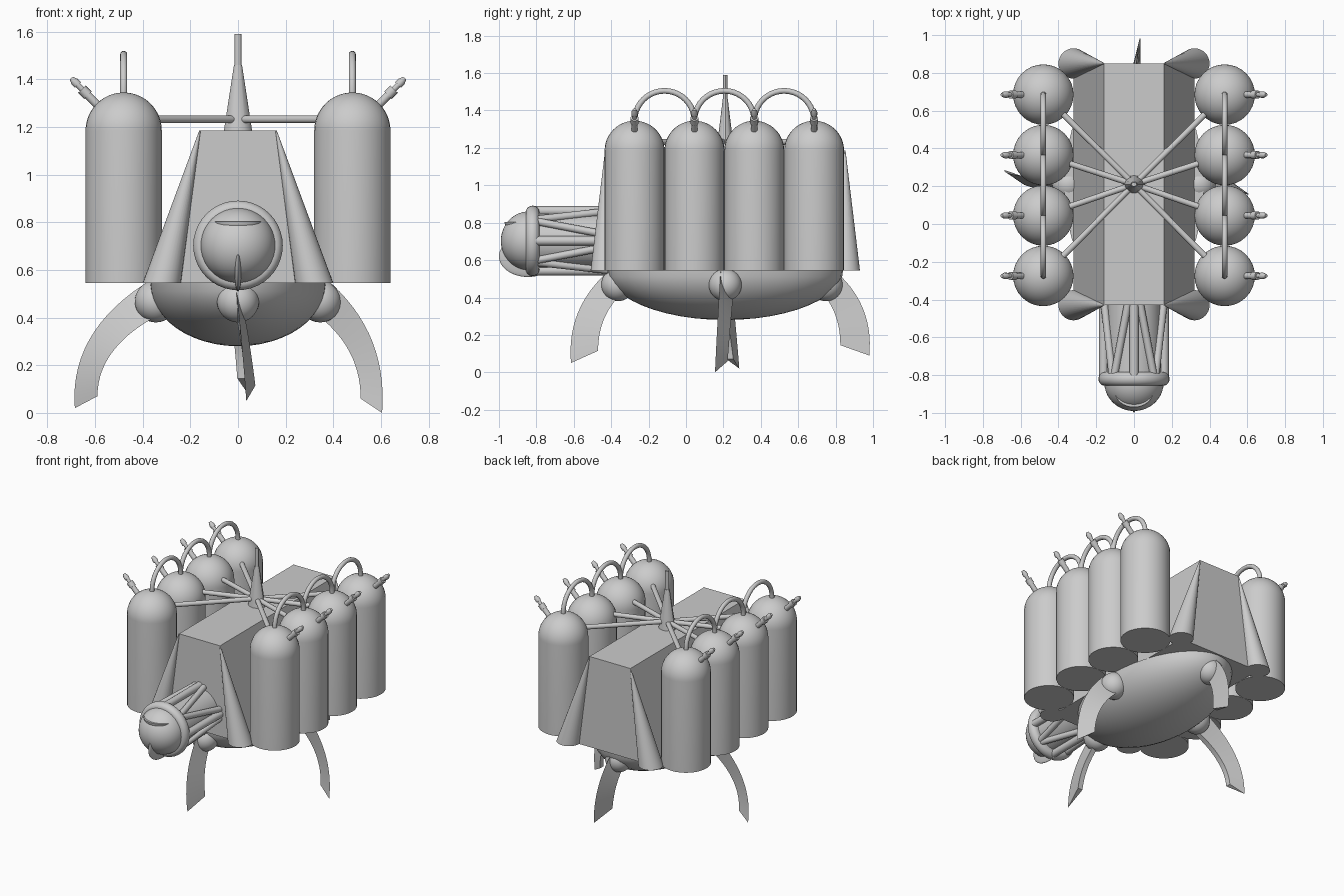
import bpy, bmesh, math
from mathutils import Vector

cube = bpy.data.objects.get("Cube")
if cube:
    bpy.data.objects.remove(cube, do_unlink=True)

grey = bpy.data.materials.new("plain grey")
grey.use_nodes = True
grey.diffuse_color = (0.6, 0.6, 0.6, 1)
grey.node_tree.nodes["Principled BSDF"].inputs["Base Color"].default_value = (0.6, 0.6, 0.6, 1)


def finish(name, bm, smooth=True):
    bmesh.ops.recalc_face_normals(bm, faces=bm.faces)
    mesh = bpy.data.meshes.new(name)
    bm.to_mesh(mesh)
    bm.free()
    mesh.materials.append(grey)
    ob = bpy.data.objects.new(name, mesh)
    bpy.context.collection.objects.link(ob)
    if smooth:
        bpy.ops.object.select_all(action='DESELECT')
        ob.select_set(True)
        bpy.context.view_layer.objects.active = ob
        bpy.ops.object.shade_smooth_by_angle(angle=math.radians(35))
    return ob


def loft(name, rings, smooth=True):
    """Skin a list of equal-length point rings and cap both ends."""
    bm = bmesh.new()
    loops = [[bm.verts.new(p) for p in ring] for ring in rings]
    for a, b in zip(loops, loops[1:]):
        for i in range(len(a)):
            j = (i + 1) % len(a)
            bm.faces.new((a[i], a[j], b[j], b[i]))
    bm.faces.new(loops[0])
    bm.faces.new(loops[-1])
    return finish(name, bm, smooth)


def circle(centre, r, u=Vector((1, 0, 0)), v=Vector((0, 1, 0)), n=32):
    turns = [math.tau * i / n for i in range(n)]
    return [Vector(centre) + r * (u * math.cos(t) + v * math.sin(t)) for t in turns]


def rod(name, start, end, steps, n=16):
    """Round bar with (fraction, radius) steps along its length."""
    start, end = Vector(start), Vector(end)
    axis = (end - start).normalized()
    u = axis.orthogonal().normalized()
    v = axis.cross(u)
    return loft(name, [circle(start.lerp(end, f), r, u, v, n) for f, r in steps])


def ball(name, centre, size, lower_half=False):
    bm = bmesh.new()
    bmesh.ops.create_uvsphere(bm, u_segments=40, v_segments=24, radius=1)
    if lower_half:
        cut = bmesh.ops.bisect_plane(bm, geom=bm.verts[:] + bm.edges[:] + bm.faces[:],
                                     plane_co=(0, 0, 0), plane_no=(0, 0, 1), clear_outer=True)
        rim = [e for e in bm.edges if e.is_boundary]
        bmesh.ops.holes_fill(bm, edges=rim)
    bmesh.ops.scale(bm, vec=size, verts=bm.verts)
    bmesh.ops.translate(bm, vec=centre, verts=bm.verts)
    return finish(name, bm)


MID, BASE, TOP = 0.21, 0.545, 1.185
FRONT, BACK = -0.43, 0.85

# Wedge body with leaning corner cones
loft("body", [[(-0.32, y, BASE), (0.32, y, BASE), (0.16, y, TOP), (-0.16, y, TOP)]
              for y in (FRONT, BACK)], smooth=False)
for sx in (-1, 1):
    for y in (FRONT, BACK):
        loft("corner_cone", [circle((sx * 0.32, y, BASE), 0.08),
                             circle((sx * 0.16, y, TOP), 0.003)])

# Rounded belly
ball("belly", (0, MID, BASE), (0.37, 0.63, 0.265), lower_half=True)

# Tanks, spokes, outlet nozzles and hoses
tank_y = [MID - 0.48 + 0.32 * i - 0.005 for i in range(4)]
R = 0.16
dome = [(R * math.cos(a), TOP + R * math.sin(a))
        for a in [math.radians(5.5 * i) for i in range(17)]]
for sx in (-1, 1):
    x = sx * 0.48
    for y in tank_y:
        loft("tank", [circle((x, y, z), r) for r, z in [(R, BASE)] + dome])
        hub = Vector((0, MID, 1.232))
        tank = Vector((x, y, 1.232))
        rod("spoke", hub.lerp(tank, 0.05), tank, [(0, 0.016), (1, 0.016)])
        rod("nozzle", (sx * 0.56, y, 1.262), (sx * 0.70, y, 1.405),
            [(0, 0.017), (0.5, 0.017), (0.5, 0.022), (0.68, 0.022), (0.68, 0.012),
             (0.8, 0.012), (0.8, 0.017), (0.9, 0.017), (1, 0.009)], n=12)
    for y0, y1 in zip(tank_y, tank_y[1:]):
        path = [Vector((x, y0, 1.31))]
        path += [Vector((x, (y0 + y1) / 2 - R * math.cos(t), 1.345 + R * math.sin(t)))
                 for t in [math.pi * i / 20 for i in range(21)]]
        path.append(Vector((x, y1, 1.31)))
        rings = []
        for i, p in enumerate(path):
            along = (path[min(i + 1, len(path) - 1)] - path[max(i - 1, 0)]).normalized()
            side = Vector((1, 0, 0))
            rings.append(circle(p, 0.015, side, along.cross(side), 12))
        loft("hose", rings)

# Central spire
spire = [(0.06, 1.18), (0.017, 1.46), (0.014, 1.46), (0.014, 1.59)]
loft("spire", [circle((0, MID, z), r, v=Vector((0, 0.8, 0)), n=12) for r, z in spire])

# Front barrel with a cage of struts
GZ = 0.703
rod("barrel", (0, FRONT + 0.02, GZ), (0, -0.82, GZ), [(0, 0.145), (1, 0.145)], n=40)


def around(angle, r, y):
    return (r * math.cos(angle), y, GZ + r * math.sin(angle))


for k in range(4):
    a = k * math.pi / 2
    rod("straight_strut", around(a, 0.16, FRONT + 0.01), around(a, 0.16, -0.81),
        [(0, 0.025), (1, 0.025)])
    for s in (-1, 1):
        rod("slanted_strut", around(a + s * 0.2, 0.16, FRONT + 0.01),
            around(a + s * 0.75, 0.155, -0.81), [(0, 0.02), (1, 0.02)])
rim_rings = [(0.155 + 0.033 * math.sin(t), -0.82 + 0.036 * math.cos(t))
             for t in [math.pi * i / 12 for i in range(13)]]
loft("barrel_rim", [circle((0, y, GZ), r, v=Vector((0, 0, 1)), n=40) for r, y in rim_rings])
ball("nose", (0, -0.84, GZ), (0.157, 0.15, 0.157))
ball("brow", (0, -0.89, 0.803), (0.1, 0.08, 0.055), lower_half=True)
ball("nose_keel", (0, -0.845, 0.62), (0.018, 0.155, 0.11))


# Curved wedge legs with hip balls
def bend(a, b, c, t):
    return a * (1 - t) ** 2 + b * 2 * t * (1 - t) + c * t * t


def leg(name, direction, hip, outer_foot, inner_foot, twist, drift):
    out = Vector((*direction, 0))
    side = Vector((-out.y, out.x, 0))
    up = Vector((0, 0, 1))
    origin = Vector((0, MID, 0))

    def edge(foot, r, z, bulge):
        start = Vector((r, z))
        end = Vector(foot)
        knee = Vector((end.x + bulge, start.y + (end.y - start.y) * 0.4))
        return lambda t: bend(start, knee, end, t)

    outer = edge(outer_foot, hip + 0.05, 0.54, 0.025)
    inner = edge(inner_foot, hip - 0.01, 0.41, 0.0)
    rings = []
    for i in range(15):
        t = i / 14
        o, n = outer(t), inner(t)
        shift = drift * t
        rings.append([origin + out * o.x + up * o.y + side * (shift + twist / 2),
                      origin + out * n.x + up * n.y + side * (shift - twist / 2 + 0.018),
                      origin + out * n.x + up * n.y + side * (shift - twist / 2 - 0.018)])
    loft(name, rings)
    ball(name + "_hip", origin + out * hip + up * 0.468, (0.088, 0.088, 0.088))


leg("front_leg", (0, -1), 0.575, (0.825, 0.05), (0.68, 0.115), -0.02, 0.045)
leg("back_leg", (0, 1), 0.54, (0.77, 0.09), (0.615, 0.145), -0.02, -0.025)
leg("left_leg", (1, 0), 0.345, (0.605, 0.0), (0.515, 0.06), -0.05, -0.03)
leg("right_leg", (-1, 0), 0.345, (0.685, 0.02), (0.59, 0.07), -0.05, -0.05)
